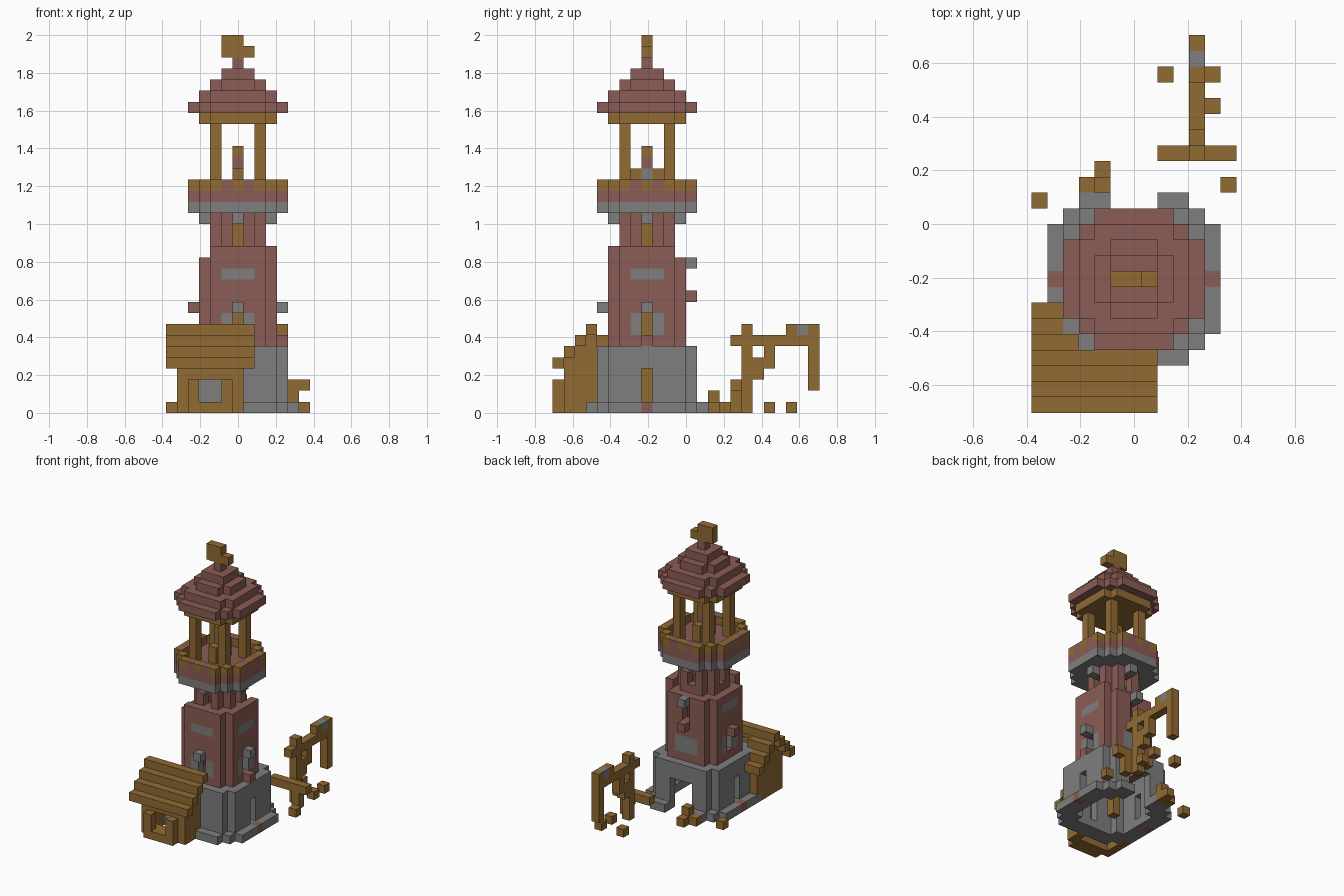
import bpy, bmesh
from mathutils import Vector

cube = bpy.data.objects.get("Cube")
if cube:
    bpy.data.objects.remove(cube, do_unlink=True)

U = 1 / 17          # edge of one block
ORIGIN_Y = -3.5     # tower axis, in blocks


def material(name, rgb):
    m = bpy.data.materials.new(name)
    m.use_nodes = True
    m.diffuse_color = (*rgb, 1)
    m.node_tree.nodes["Principled BSDF"].inputs["Base Color"].default_value = (*rgb, 1)
    return m


WOOD, BRICK, STONE = range(3)
MATS = [material("wood", (0.28, 0.145, 0.034)),
        material("red_brick", (0.26, 0.108, 0.09)),
        material("grey_stone", (0.21, 0.21, 0.21))]
taken = set()


def build(name, cells):
    """Turn a {(i, j, k): material} block map into a mesh of its outer faces."""
    cells = {c: m for c, m in cells.items() if c not in taken}
    taken.update(cells)
    bm = bmesh.new()
    verts = {}

    def vert(p):
        if p not in verts:
            x, y, z = p
            verts[p] = bm.verts.new(Vector((x - 0.5, y + ORIGIN_Y - 0.5, z)) * U)
        return verts[p]

    for c, mat in cells.items():
        for axis in range(3):
            for side in (0, 1):
                n = list(c)
                n[axis] += 2 * side - 1
                if tuple(n) in cells:
                    continue
                a, b = (axis + 1) % 3, (axis + 2) % 3
                ring = []
                for da, db in ((0, 0), (1, 0), (1, 1), (0, 1)):
                    p = list(c)
                    p[axis] += side
                    p[a] += da
                    p[b] += db
                    ring.append(vert(tuple(p)))
                face = bm.faces.new(ring if side else ring[::-1])
                face.material_index = mat
    mesh = bpy.data.meshes.new(name)
    bm.to_mesh(mesh)
    bm.free()
    for m in MATS:
        mesh.materials.append(m)
    obj = bpy.data.objects.new(name, mesh)
    bpy.context.collection.objects.link(obj)
    return obj


def disc(r, cut):
    """Square plan of radius r; cut is how many steps the corners lose."""
    return {(i, j) for i in range(-r, r + 1) for j in range(-r, r + 1)
            if abs(i) + abs(j) <= 2 * r - cut}


def layers(plan, k0, k1, mat):
    return {(i, j, k): mat for i, j in plan for k in range(k0, k1 + 1)}


def box(i, j, k, mat):
    """Block box from inclusive ranges."""
    return {(a, b, c): mat for a in range(i[0], i[1] + 1)
            for b in range(j[0], j[1] + 1) for c in range(k[0], k[1] + 1)}


def around(r, k, mat):
    return {(i, j, k): mat for i, j in ((r, 0), (-r, 0), (0, r), (0, -r))}


def without(cells, *holes):
    drop = set().union(*holes)
    return {c: m for c, m in cells.items() if c not in drop}


# Stone plinth and lower walls with arrow slits and a back doorway
doorway = box((-1, 1), (4, 5), (0, 3), STONE)
plinth = layers(disc(5, 2) - disc(3, 1), 0, 0, STONE)
plinth.update({(5, 0, 0): BRICK, (-5, 0, 0): BRICK})
build("plinth", without(plinth, doorway))
slits = [around(4, k, STONE) for k in (1, 2, 3)]
build("lower_wall", without(layers(disc(4, 1) - disc(3, 1), 1, 5, STONE), doorway, *slits))

# Brick shaft with stone patches and slits
shaft = layers(disc(3, 1) - disc(2, 1), 6, 13, BRICK)
for (i, j, k) in shaft:
    if min(abs(i), abs(j)) <= 1 and (k in (7, 8) or (k == 12 and j < 3)):
        shaft[i, j, k] = STONE
slits = [{c for c in around(3, k, BRICK) if c[1] < 3} for k in (7, 8)]
build("brick_shaft", without(shaft, *slits, {(0, 3, 11), (0, 3, 12)}))
build("broken_parapet", {c: m for c, m in
      layers(disc(3, 1) - disc(2, 1), 14, 14, BRICK).items() if c[0] > c[1]})

# Lintels and sills over the slits
build("slit_lintels", {(0, -4, 9): STONE, (4, 0, 9): STONE, (-4, 0, 9): BRICK, (0, 4, 13): STONE})
build("slit_sills", {(4, 0, 6): BRICK, (0, 4, 10): BRICK})

# Narrow neck, corbels and central mast
neck = layers(disc(2, 1) - disc(1, 0), 13, 17, BRICK)
build("neck", without(neck, around(2, 15, BRICK), around(2, 16, BRICK)))
build("corbels", around(3, 17, STONE))
build("inner_mast", box((0, 0), (0, 0), (0, 17), WOOD))

# Gallery with railing
build("gallery_underside", layers(disc(4, 2), 18, 18, STONE))
build("gallery_floor", layers(disc(4, 2), 19, 19, BRICK))
rail = layers(disc(4, 2) - disc(3, 1), 20, 20, WOOD)
for (i, j, k) in rail:
    if min(abs(i), abs(j)) == 1:
        rail[i, j, k] = BRICK
build("gallery_rail", rail)

# Lamp stand in the middle of the gallery
lamp = {(0, 0, 20): STONE, (0, 0, 21): STONE, (0, 0, 22): BRICK, (0, 0, 23): WOOD}
lamp.update({(0, 1, 21): WOOD, (0, -1, 21): WOOD, (0, 1, 20): WOOD, (0, -1, 20): WOOD})
build("lamp_stand", lamp)

# Roof posts, stepped roof and weather vane
build("roof_posts", layers({(a, b) for a in (-2, 2) for b in (-2, 2)}, 20, 25, WOOD))
build("roof_plate", layers(disc(3, 1), 26, 26, WOOD))
roof = {}
for step, plan in enumerate((disc(4, 2), disc(3, 1), disc(2, 1), disc(1, 0), disc(0, 0))):
    roof.update(layers(plan, 27 + step, 27 + step, BRICK))
build("stepped_roof", roof)
build("weather_vane", {**box((-1, 1), (0, 0), (32, 32), WOOD), **box((-1, 0), (0, 0), (33, 33), WOOD)})

# Hut leaning on the front of the tower
inside_tower = layers(disc(4, 1), 0, 8, STONE)
RIDGE = -5
hut_roof = {}
for j in range(-8, -1):
    hut_roof.update(box((-6, 1), (j, j), (7 - abs(j - RIDGE),) * 2, WOOD))
build("hut_roof", without(hut_roof, inside_tower))
walls = {}
for i in (-5, 0):
    for j in range(-7, -2):
        walls.update(box((i, i), (j, j), (0, 6 - abs(j - RIDGE)), WOOD))
walls.update(box((-5, 0), (-7, -7), (0, 4), WOOD))
build("hut_walls", without(walls, inside_tower, box((-4, -1), (-7, -7), (1, 2), WOOD)))
porch = box((-4, -1), (-8, -8), (0, 0), WOOD)
for i in (-4, -1):
    porch.update(box((i, i), (-8, -8), (0, 2), WOOD))
build("hut_porch", porch)

# Broken crane behind the tower
crane = box((4, 4), (9, 9), (0, 7), WOOD)
crane.update(box((4, 4), (8, 15), (6, 6), WOOD))
crane.update(box((4, 4), (13, 15), (7, 7), WOOD))
crane.update({(4, 14, 7): STONE})
build("crane_frame", crane)
build("crane_brace", {(4, 10, 3): WOOD, (4, 10, 4): WOOD, (4, 11, 4): WOOD, (4, 11, 5): WOOD})
build("crane_hanging_beam", box((4, 4), (15, 15), (2, 5), WOOD))
build("crane_crossbar", {**box((2, 6), (8, 8), (2, 2), WOOD), **box((5, 5), (8, 8), (0, 1), WOOD)})

# Scattered timber blocks on the ground
loose = [(-6, 5), (2, 13), (5, 13), (5, 11), (6, 6), (-3, 6), (-2, 6), (-2, 7)]
build("loose_blocks", {**{(i, j, 0): WOOD for i, j in loose}, (-2, 6, 1): WOOD})
